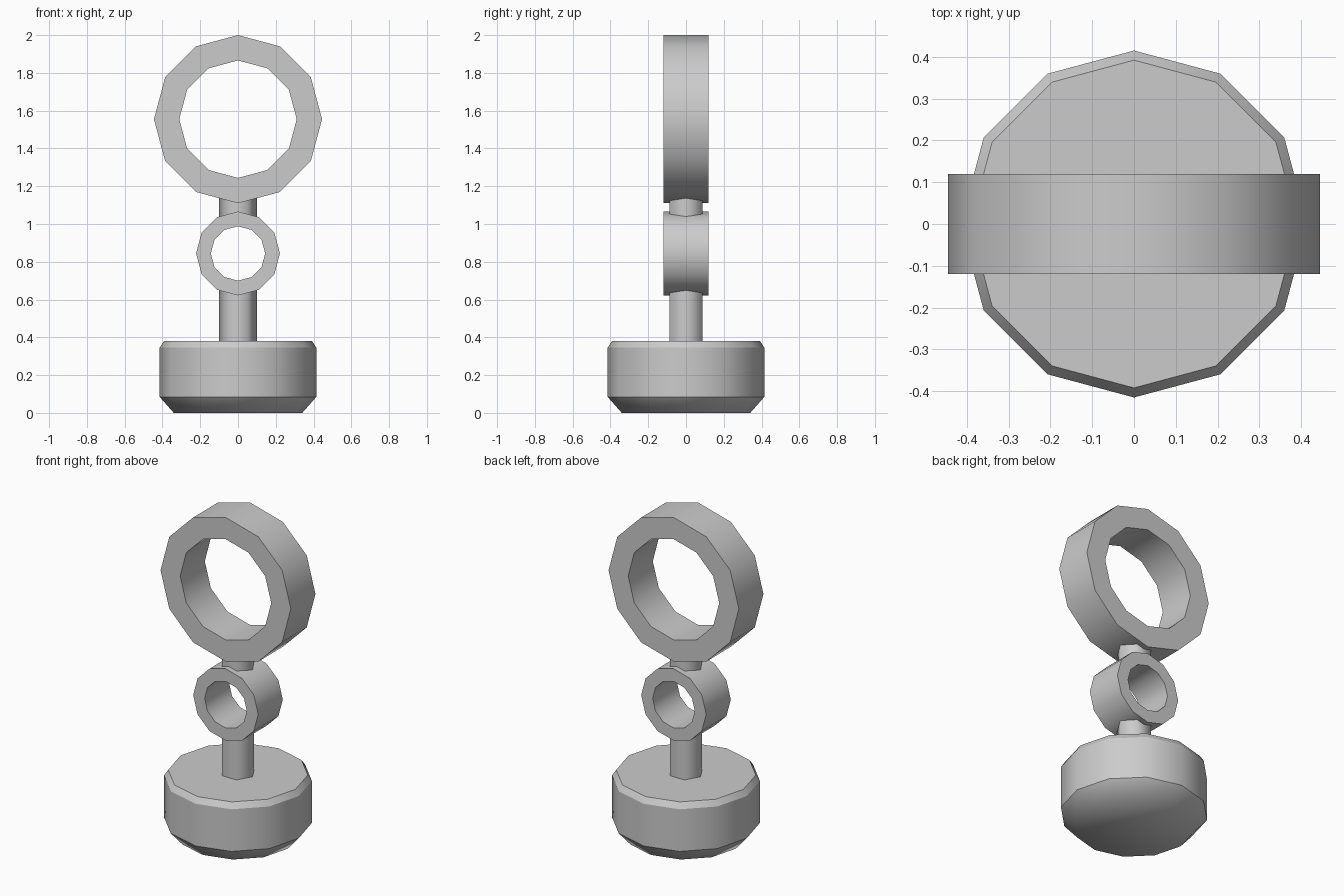
import bpy, bmesh
from math import cos, sin, tau, pi
from mathutils import Matrix

cube = bpy.data.objects.get("Cube")
if cube:
    bpy.data.objects.remove(cube)

grey = bpy.data.materials.new("plain_grey")
grey.use_nodes = True
COLOUR = (0.6, 0.6, 0.6, 1)
grey.diffuse_color = COLOUR
grey.node_tree.nodes["Principled BSDF"].inputs["Base Color"].default_value = COLOUR


def lathe(name, profile, sides, location, closed=False, soft=(), upright=False):
    """Turn a (radius, height) profile; rims are sharp unless listed in soft."""
    bm = bmesh.new()
    rims = [[bm.verts.new((r * cos(tau * i / sides), r * sin(tau * i / sides), h))
             for i in range(sides)] for r, h in profile]
    pairs = list(zip(rims, rims[1:]))
    if closed:
        pairs.append((rims[-1], rims[0]))
    else:
        bm.faces.new(rims[0])
        bm.faces.new(rims[-1])
    for a, b in pairs:
        for i in range(sides):
            j = (i + 1) % sides
            bm.faces.new((a[i], a[j], b[j], b[i]))
    bmesh.ops.recalc_face_normals(bm, faces=bm.faces[:])
    for face in bm.faces:
        face.smooth = True
    for n, rim in enumerate(rims):
        for i in range(sides):
            edge = bm.edges.get((rim[i], rim[(i + 1) % sides]))
            edge.smooth = n in soft
    if upright:
        bm.transform(Matrix.Rotation(pi / 2, 4, "X"))
    mesh = bpy.data.meshes.new(name)
    bm.to_mesh(mesh)
    bm.free()
    mesh.materials.append(grey)
    obj = bpy.data.objects.new(name, mesh)
    obj.location = location
    bpy.context.collection.objects.link(obj)
    return obj


def ring(name, outer, inner, half_depth, z):
    profile = [(outer, -half_depth), (outer, half_depth),
               (inner, half_depth), (inner, -half_depth)]
    return lathe(name, profile, 12, (0, 0, z), closed=True, upright=True)


def post(name, bottom, top):
    return lathe(name, [(0.1, bottom), (0.1, top)], 6, (0, 0, 0))


# Bevelled round base, with a softly shaded underside
lathe("base", [(0.34, 0), (0.415, 0.085), (0.415, 0.345), (0.392, 0.38)],
      12, (0, 0, 0), soft=(0,))

# Six-sided posts joining base and rings
post("lower_post", 0.37, 0.675)
post("upper_post", 1.015, 1.17)

# Rings standing upright, open front to back
ring("small_ring", 0.222, 0.144, 0.12, 0.844)
ring("large_ring", 0.445, 0.311, 0.12, 1.555)
